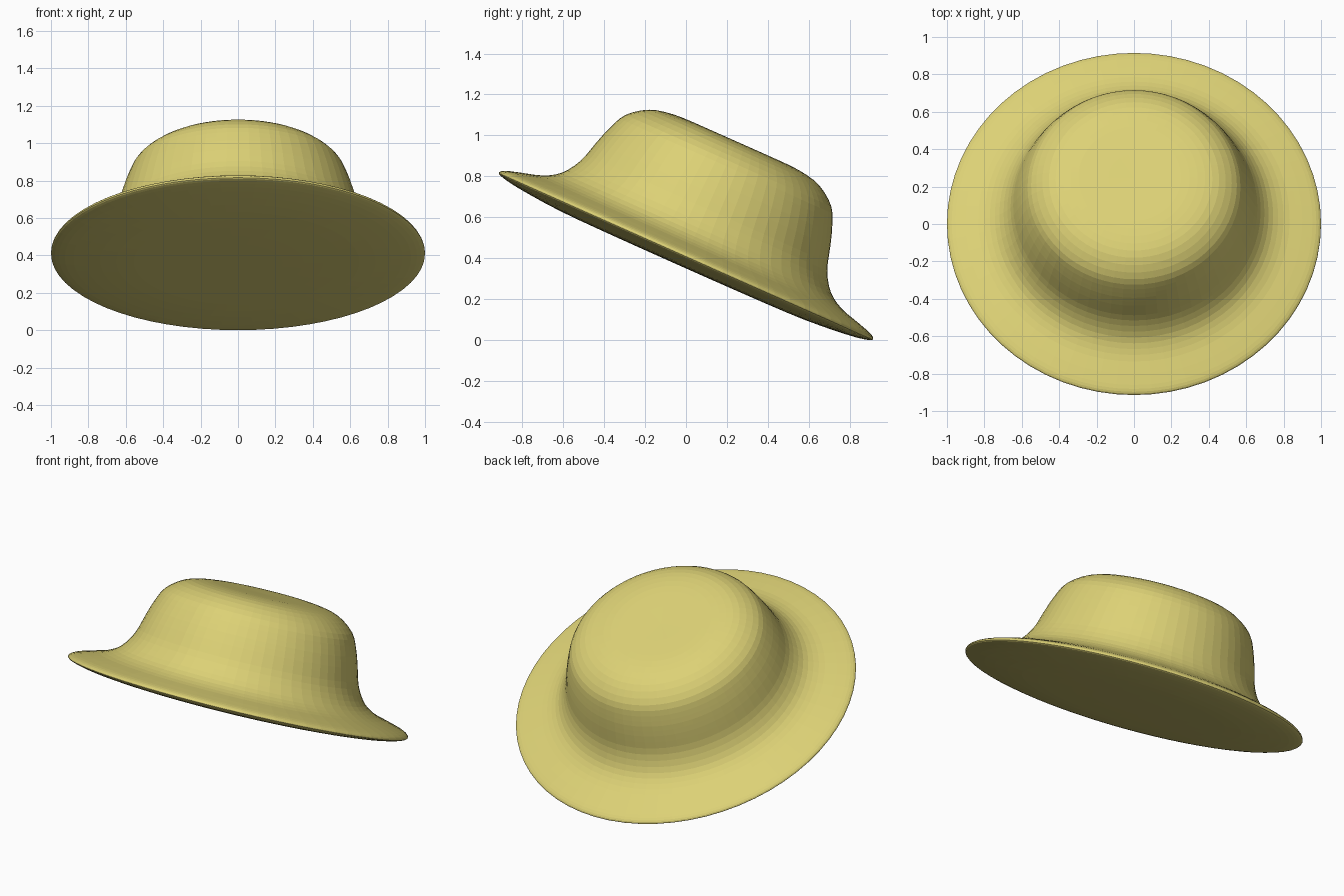
import bpy, bmesh, math
from mathutils import Matrix, Vector

cube = bpy.data.objects.get("Cube")
if cube:
    bpy.data.objects.remove(cube, do_unlink=True)

SEGMENTS = 64
STEPS = 3
TILT = math.radians(-24)

# Straw colour for the whole hat
straw = bpy.data.materials.new("straw yellow")
straw.use_nodes = True
colour = (0.72, 0.64, 0.18, 1)
straw.diffuse_color = colour
straw.node_tree.nodes["Principled BSDF"].inputs["Base Color"].default_value = colour

# Half profile (radius, height): underside, rounded rim, brim, crown, top
profile = [(0, -.055), (.35, -.054), (.65, -.049), (.88, -.03), (.98, -.012),
           (1, .003), (.975, .022), (.9, .045), (.8, .075), (.72, .125),
           (.66, .215), (.625, .33), (.595, .42), (.55, .51), (.455, .58),
           (.34, .607), (.2, .612), (0, .61)]


def smooth_path(points):
    """Pass a rounded curve through the profile points."""
    pts = [Vector(p) for p in points]
    pts = [2 * pts[0] - pts[1]] + pts + [2 * pts[-1] - pts[-2]]
    path = []
    for a, b, c, d in zip(pts, pts[1:], pts[2:], pts[3:]):
        for i in range(STEPS):
            t = i / STEPS
            path.append(b + (c - a) * t / 2
                        + (a - 2.5 * b + 2 * c - d / 2) * t ** 2
                        + (3 * b - a - 3 * c + d) * t ** 3 / 2)
    return path + [pts[-2]]


# Revolve the profile into a closed hat
bm = bmesh.new()
verts = [bm.verts.new((max(p.x, 0), 0, p.y)) for p in smooth_path(profile)]
edges = [bm.edges.new(pair) for pair in zip(verts, verts[1:])]
bmesh.ops.spin(bm, geom=verts + edges, cent=(0, 0, 0), axis=(0, 0, 1),
               angle=math.tau, steps=SEGMENTS, use_duplicate=False)
bmesh.ops.remove_doubles(bm, verts=bm.verts, dist=0.0005)
bmesh.ops.recalc_face_normals(bm, faces=bm.faces)

# Tip it towards the back and rest it on the ground
bmesh.ops.transform(bm, matrix=Matrix.Rotation(TILT, 4, 'X'), verts=bm.verts)
low = min(v.co.z for v in bm.verts)
mid = (min(v.co.y for v in bm.verts) + max(v.co.y for v in bm.verts)) / 2
bmesh.ops.translate(bm, vec=(0, -mid, -low), verts=bm.verts)

mesh = bpy.data.meshes.new("hat")
bm.to_mesh(mesh)
bm.free()
mesh.materials.append(straw)
hat = bpy.data.objects.new("hat", mesh)
bpy.context.collection.objects.link(hat)
